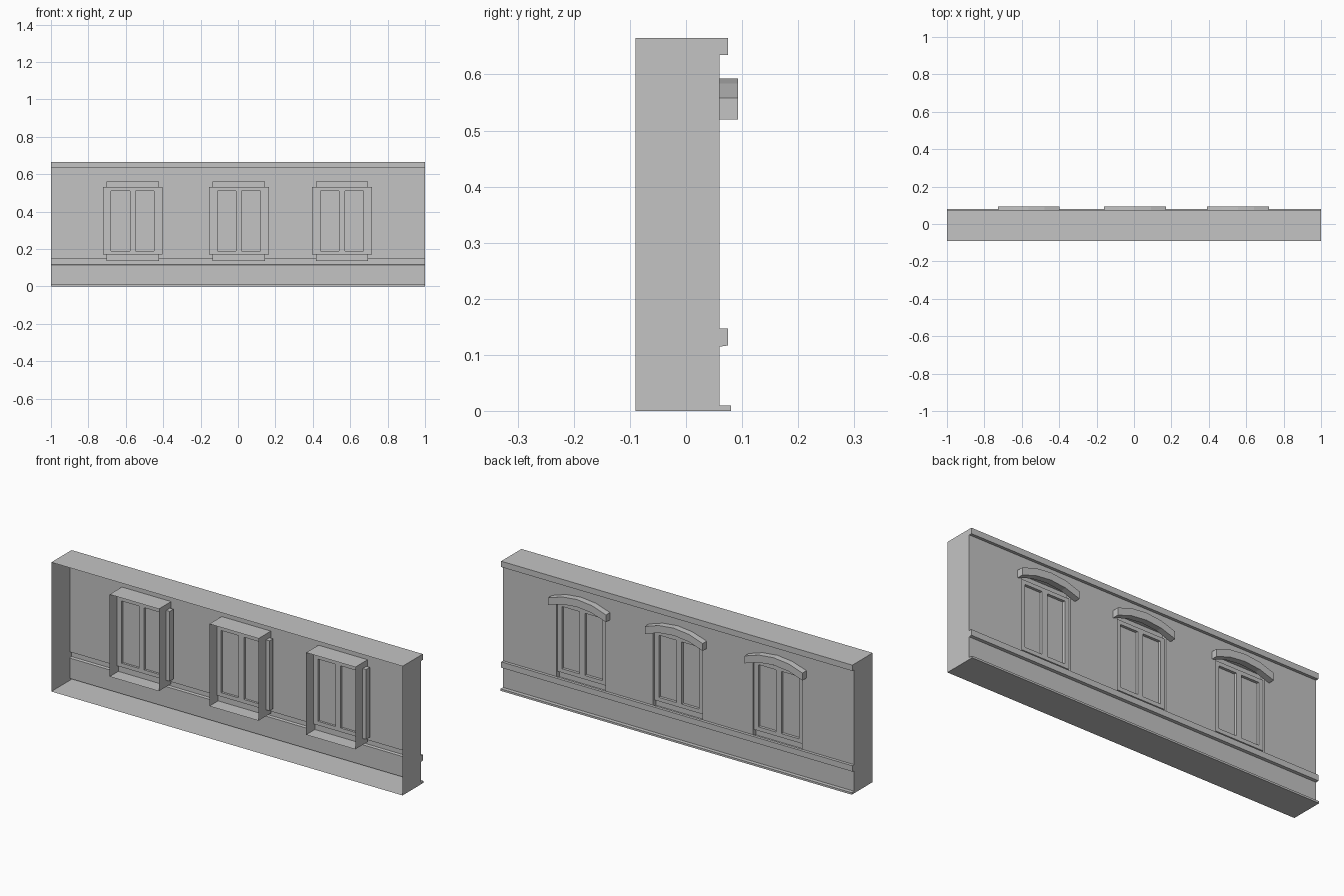
import bpy, bmesh

cube = bpy.data.objects.get("Cube")
if cube:
    bpy.data.objects.remove(cube, do_unlink=True)

stone = bpy.data.materials.new("grey_stone")
stone.use_nodes = True
GREY = (0.55, 0.55, 0.55, 1)
stone.diffuse_color = GREY
stone.node_tree.nodes["Principled BSDF"].inputs["Base Color"].default_value = GREY

FRONT, WALL = -0.09, 0.06
SILL, HEAD = 0.147, 0.56
CENTRES = (-0.563, 0.005, 0.556)
HALF = 0.14


def finish(name, bm):
    bmesh.ops.remove_doubles(bm, verts=bm.verts, dist=0.0001)
    mesh = bpy.data.meshes.new(name)
    bm.to_mesh(mesh)
    bm.free()
    mesh.materials.append(stone)
    obj = bpy.data.objects.new(name, mesh)
    bpy.context.collection.objects.link(obj)
    return obj


def face(bm, points):
    return bm.faces.new([bm.verts.new(p) for p in points])


def box(bm, x0, x1, y0, y1, z0, z1):
    made = bmesh.ops.create_cube(bm, size=1)["verts"]
    bmesh.ops.scale(bm, vec=(x1 - x0, y1 - y0, z1 - z0), verts=made)
    bmesh.ops.translate(bm, verts=made, vec=((x0 + x1) / 2, (y0 + y1) / 2, (z0 + z1) / 2))


# Hollow wall shell, open at the front, with mouldings along its outer side
profile = [(FRONT, 0), (0.08, 0), (0.08, 0.01), (WALL, 0.01), (WALL, 0.115),
           (0.075, 0.117), (0.075, SILL), (WALL, SILL), (WALL, 0.635),
           (0.075, 0.635), (0.075, 0.665), (FRONT, 0.665)]
bm = bmesh.new()
for a, b in zip(profile, profile[1:]):
    if a == (WALL, SILL):
        continue  # the pierced panel is built below
    face(bm, [(-1, *a), (-1, *b), (1, *b), (1, *a)])
face(bm, [(1, *p) for p in profile])
face(bm, [(-1, *p) for p in reversed(profile)])

# Wall panel with three window openings
xs = [-1] + [c + s * HALF for c in CENTRES for s in (-1, 1)] + [1]
for i, (x0, x1) in enumerate(zip(xs, xs[1:])):
    for z0, z1 in ((SILL, HEAD), (HEAD, 0.635)):
        if i % 2 and z0 == SILL:
            continue
        face(bm, [(x0, WALL, z0), (x0, WALL, z1), (x1, WALL, z1), (x1, WALL, z0)])
finish("wall_shell", bm)


def window_lining(c):
    # Open tube running inwards from the opening
    bm = bmesh.new()
    ring = [(c - HALF, 0.137), (c + HALF, 0.137), (c + HALF, HEAD), (c - HALF, HEAD)]
    for a, b in zip(ring, ring[1:] + ring[:1]):
        face(bm, [(a[0], -0.04, a[1]), (b[0], -0.04, b[1]),
                  (b[0], WALL, b[1]), (a[0], WALL, a[1])])
    finish("window_lining", bm)


def window_frame(c):
    # Stiles, mullion and rails
    bm = bmesh.new()
    y0, y1, low, high = 0.02, 0.05, 0.17, 0.53
    for x0, x1 in ((-0.16, -0.115), (-0.015, 0.015), (0.115, 0.16)):
        box(bm, c + x0, c + x1, y0, y1, low, high)
    for z0, z1 in ((low, low + 0.02), (high - 0.02, high)):
        for x0, x1 in ((-0.115, -0.015), (0.015, 0.115)):
            box(bm, c + x0, c + x1, y0, y1, z0, z1)
    finish("window_frame", bm)
    # Panes
    bm = bmesh.new()
    box(bm, c - HALF, c + HALF, 0.031, 0.036, 0.137, HEAD)
    finish("window_panes", bm)


def window_hood(c):
    # Shallow arched hood in four straight pieces
    arch = [(-0.165, 0.558), (-0.085, 0.584), (0, 0.593), (0.085, 0.584), (0.165, 0.558)]
    outline = arch[::-1] + [(x, z - 0.038) for x, z in arch]
    bm = bmesh.new()
    base = face(bm, [(c + x, WALL, z) for x, z in outline])
    out = bmesh.ops.extrude_face_region(bm, geom=[base])["geom"]
    moved = [v for v in out if isinstance(v, bmesh.types.BMVert)]
    bmesh.ops.translate(bm, verts=moved, vec=(0, 0.0325, 0))
    bmesh.ops.recalc_face_normals(bm, faces=bm.faces)
    finish("window_hood", bm)


for centre in CENTRES:
    window_lining(centre)
    window_frame(centre)
    window_hood(centre)
